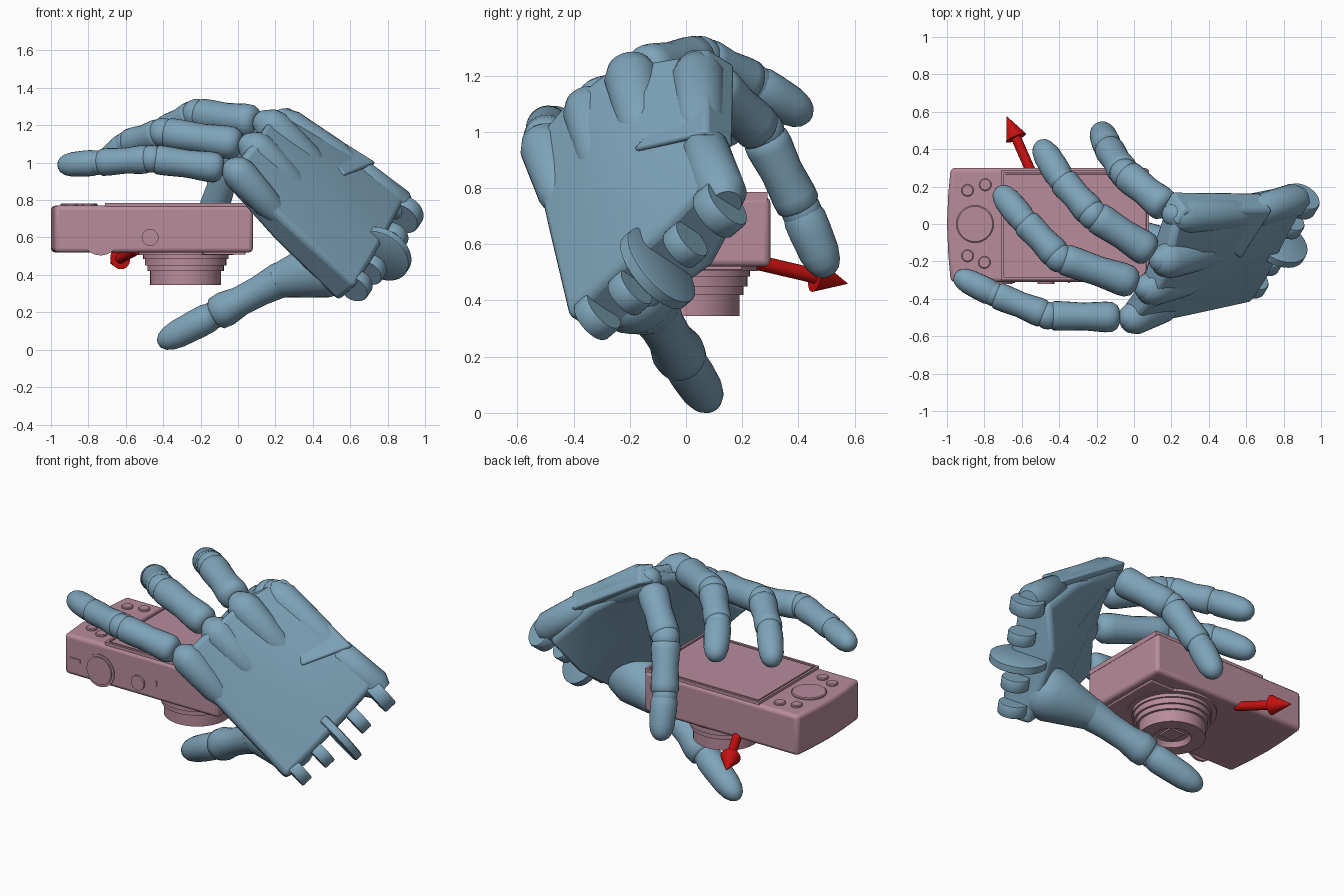
import bpy, bmesh, math
from mathutils import Vector as V

if "Cube" in bpy.data.objects:
    bpy.data.objects.remove(bpy.data.objects["Cube"])


def mat(name, col):
    m = bpy.data.materials.new(name)
    m.diffuse_color = (*col, 1)
    m.use_nodes = True
    m.node_tree.nodes["Principled BSDF"].inputs["Base Color"].default_value = m.diffuse_color
    return m


BLUE = mat("blue", (0.21, 0.37, 0.49))
PINK = mat("pink", (0.48, 0.26, 0.33))
RED = mat("red", (0.55, 0.005, 0.005))


def finish(name, bm, m, bevel=0, seg=2, angle=35):
    bmesh.ops.recalc_face_normals(bm, faces=bm.faces)
    me = bpy.data.meshes.new(name)
    bm.to_mesh(me)
    bm.free()
    ob = bpy.data.objects.new(name, me)
    bpy.context.collection.objects.link(ob)
    me.materials.append(m)
    if bevel:
        b = ob.modifiers.new("bevel", "BEVEL")
        b.width, b.segments, b.limit_method = bevel, seg, "ANGLE"
    bpy.ops.object.select_all(action="DESELECT")
    ob.select_set(True)
    bpy.context.view_layer.objects.active = ob
    bpy.ops.object.shade_smooth_by_angle(angle=math.radians(angle))
    return ob


def skin(name, loops, m, **kw):
    """Bridge equal-length point loops and cap both ends."""
    bm = bmesh.new()
    vs = [[bm.verts.new(p) for p in lp] for lp in loops]
    n = len(vs[0])
    for a, b in zip(vs, vs[1:]):
        for i in range(n):
            bm.faces.new((a[i], a[(i + 1) % n], b[(i + 1) % n], b[i]))
    bm.faces.new(vs[0])
    bm.faces.new(vs[-1])
    return finish(name, bm, m, **kw)


def lathe(name, a, b, profile, m, n=24, **kw):
    """Round part from a to b; profile = (fraction along, radius)."""
    a, b = V(a), V(b)
    q = (b - a).to_track_quat("Z", "Y")
    loops = [[a + (b - a) * t + q @ V((r * math.cos(k * math.tau / n), r * math.sin(k * math.tau / n), 0))
              for k in range(n)] for t, r in profile]
    return skin(name, loops, m, **kw)


def box(name, lo, hi, m, bevel=0.0):
    (x, y, z), (X, Y, Z) = lo, hi
    return skin(name, [[(x, y, h), (X, y, h), (X, Y, h), (x, Y, h)] for h in (z, Z)], m, bevel=bevel)


def ball(name, c, r, m):
    bm = bmesh.new()
    bmesh.ops.create_uvsphere(bm, u_segments=20, v_segments=12, radius=r)
    bmesh.ops.translate(bm, vec=c, verts=bm.verts)
    return finish(name, bm, m, angle=60)


# camera body with a slightly bowed left end
outline = [(-0.98, 0.30), (-0.993, 0.16), (-1.0, 0), (-0.993, -0.16), (-0.98, -0.31), (0.08, -0.31), (0.08, 0.30)]
skin("camera_body", [[(x, y, z) for x, y in outline] for z in (0.52, 0.77)], PINK, bevel=0.022, seg=3)

# rear screen with grooved frame
bm = bmesh.new()
bmesh.ops.create_cube(bm, size=1)
for v in bm.verts:
    v.co = V((-0.315 + v.co.x * 0.79, -0.005 + v.co.y * 0.59, 0.77 + v.co.z * 0.03))
top = [max(bm.faces, key=lambda f: f.calc_center_median().z)]
for th, d in ((0.02, 0), (0.001, -0.01), (0.012, 0), (0.001, 0.008)):
    bmesh.ops.inset_region(bm, faces=top, thickness=th, depth=d)
finish("screen", bm, PINK)

# buttons and control wheel
lathe("control_wheel", (-0.85, 0, 0.76), (-0.85, 0, 0.782), [(0, 0.1), (0.8, 0.1), (1, 0.094)], PINK, 32)
for x, y in ((-0.89, 0.18), (-0.795, 0.21), (-0.89, -0.17), (-0.8, -0.205)):
    lathe("button", (x, y, 0.76), (x, y, 0.782), [(0, 0.033), (0.8, 0.033), (1, 0.028)], PINK)

# dial, shutter and slots on the front edge
lathe("dial", (-0.735, -0.30, 0.604), (-0.735, -0.322, 0.604), [(0, 0.1), (0.7, 0.1), (0.7, 0.085), (1, 0.085)], PINK, 32)
lathe("shutter", (-0.47, -0.30, 0.6), (-0.47, -0.322, 0.6), [(0, 0.045), (1, 0.045)], PINK)
box("switch", (-0.94, -0.315, 0.613), (-0.87, -0.3, 0.633), PINK)
box("small_slot", (-0.352, -0.315, 0.61), (-0.342, -0.3, 0.64), PINK)
box("base_plate", (-0.19, -0.25, 0.508), (0.04, 0.2, 0.53), PINK, 0.004)

# stepped lens with recessed opening
lens = [(0.55, 0.255), (0.505, 0.255), (0.505, 0.228), (0.485, 0.228), (0.485, 0.218), (0.45, 0.218), (0.45, 0.205),
        (0.42, 0.205), (0.42, 0.19), (0.345, 0.19), (0.345, 0.11), (0.375, 0.095)]
lathe("lens", (-0.28, 0, 0), (-0.28, 0, 1), lens, PINK, 40)
box("lens_opening", (-0.33, -0.05, 0.365), (-0.23, 0.05, 0.38), PINK)

# direction arrow
lathe("arrow_shaft", (-0.54, 0.255, 0.535), (-0.63, 0.46, 0.487), [(0, 0.027), (1, 0.027)], RED)
lathe("arrow_head", (-0.63, 0.46, 0.487), (-0.68, 0.575, 0.46), [(0, 0.058), (1, 0.001)], RED)

# palm shell: dorsal points across knuckles, middle and wrist, thickened inwards
NRM = V((0.5, -0.72, 0.45)).normalized()
rows = [([(-0.03, -0.565, 0.95), (0.09, -0.43, 1.11), (0.165, -0.265, 1.235), (0.23, 0.03, 1.28)],
         (0.12, 0.14, 0.15, 0.12)),
        ([(0.28, -0.50, 0.66), (0.43, -0.34, 0.80), (0.56, -0.195, 0.92), (0.62, 0.04, 1.05)],
         (0.17, 0.25, 0.27, 0.16)),
        ([(0.63, -0.425, 0.34), (0.72, -0.29, 0.48), (0.81, -0.1, 0.64), (0.90, 0.06, 0.81)],
         (0.19, 0.25, 0.27, 0.2))]
skin("palm", [[V(p) for p in r] + [V(p) - NRM * t for p, t in reversed(list(zip(r, ts)))] for r, ts in rows],
     BLUE, bevel=0.03, seg=3)

PHAL = [(0, 0.5), (0.03, 0.78), (0.1, 0.98), (0.2, 1.0), (0.5, 0.9), (0.8, 0.96), (0.92, 0.95), (0.98, 0.75), (1, 0.5)]
TIP = [(0, 0.6), (0.03, 0.9), (0.12, 1.0), (0.32, 1.0), (0.65, 0.94), (0.82, 0.8),
       (0.92, 0.6), (0.98, 0.33), (1, 0.05)]
CAPS = [(0, 0.1), (0.03, 0.5), (0.09, 0.82), (0.2, 1.0), (0.7, 0.85), (1, 0.4)]

# fingers: knuckle, two joints, tip; then radius and metacarpal end
fingers = {
    "little": ([(-0.02, -0.50, 0.96), (-0.46, -0.49, 1.02), (-0.75, -0.375, 1.0), (-0.96, -0.27, 0.985)], 0.082, (0.25, -0.42, 0.68)),
    "ring": ([(0.07, -0.34, 1.09), (-0.40, -0.18, 1.16), (-0.59, 0.02, 1.10), (-0.73, 0.19, 0.98)], 0.088, (0.38, -0.28, 0.80)),
    "middle": ([(0.15, -0.19, 1.21), (-0.22, 0.05, 1.26), (-0.39, 0.24, 1.17), (-0.51, 0.44, 1.05)], 0.09, (0.48, -0.14, 0.92)),
    "index": ([(0.22, 0.05, 1.21), (-0.05, 0.27, 1.0), (-0.14, 0.41, 0.72), (-0.18, 0.51, 0.485)], 0.09, (0.68, 0.06, 0.94)),
}
for name, (pts, r, root) in fingers.items():
    p = [V(q) for q in pts]
    ball(name + "_knuckle", p[0], r * 0.8, BLUE)
    d = (V(root) - p[0]).normalized()
    c = p[0] + NRM * 0.012
    lathe(name + "_metacarpal", c - d * 0.06, root, [(t, s * r * 1.1) for t, s in CAPS], BLUE, angle=50)
    start = p[0] + (p[1] - p[0]).normalized() * 0.06
    for part, a, b, prof, k in (("base", start, p[1], PHAL, 1), ("mid", p[1], p[2], PHAL, 0.93),
                                ("tip", p[2], p[3], TIP, 0.85)):
        lathe(f"{name}_{part}_segment", a, b, [(t, s * r * k) for t, s in prof], BLUE, angle=50)
    for i, k in ((1, 0.9), (2, 0.8)):
        ball(f"{name}_joint", p[i], r * k, BLUE)

# squared casing along the index side of the hand with a stepped corner
case = [(0.22, 0.00, 1.29), (0.27, 0.08, 1.295), (0.74, 0.075, 1.0), (0.57, -0.19, 0.935), (0.47, -0.1, 1.04)]
skin("index_casing", [[V(q) + NRM * 0.005 for q in case], [V(q) - NRM * 0.13 for q in case]], BLUE, bevel=0.015)

# thumb
t0, t1, t2, t3 = V((0.58, -0.22, 0.47)), V((0.22, -0.12, 0.37)), V((-0.13, -0.01, 0.185)), V((-0.425, 0.09, 0.03))
lathe("thumb_base", t0, t1, [(0, 0.1), (0.1, 0.15), (0.35, 0.16), (0.7, 0.125), (1, 0.095)], BLUE, angle=50)
ball("thumb_knuckle", t1, 0.096, BLUE)
lathe("thumb_mid", t1, t2, [(0, 0.096), (0.3, 0.082), (0.6, 0.08), (0.82, 0.095), (0.95, 0.09), (1, 0.065)], BLUE, angle=50)
ball("thumb_joint", t2, 0.074, BLUE)
lathe("thumb_tip", t2, t3, [(t, s * 0.08) for t, s in TIP], BLUE, angle=50)

# wrist hinge: short lugs and a large centre disc sharing one axis
w0, w1 = V((0.61, -0.35, 0.315)), V((0.90, 0.14, 0.74))
ax = (w1 - w0).normalized()
U = V((0.69, 0.2, -0.69))
U = (U - ax * U.dot(ax)).normalized()
for name, t, r, h, push in (("little_side_lug", 0.07, 0.085, 0.035, 0.0), ("inner_lug", 0.3, 0.08, 0.035, 0.02),
                            ("wrist_disc", 0.5, 0.165, 0.025, 0.02), ("second_inner_lug", 0.7, 0.08, 0.035, 0.02),
                            ("index_side_lug", 0.96, 0.1, 0.04, 0.0)):
    c = w0.lerp(w1, t) + U * push
    lathe(name, c - ax * h, c + ax * h, [(0, r * 0.95), (0.1, r), (0.9, r), (1, r * 0.95)], BLUE, 32)
# rounded bar carrying the index side lug
lathe("index_side_bar", (0.62, 0.06, 0.96), w1, [(0, 0.06), (0.1, 0.085), (0.85, 0.09), (1, 0.06)], BLUE, angle=50)
